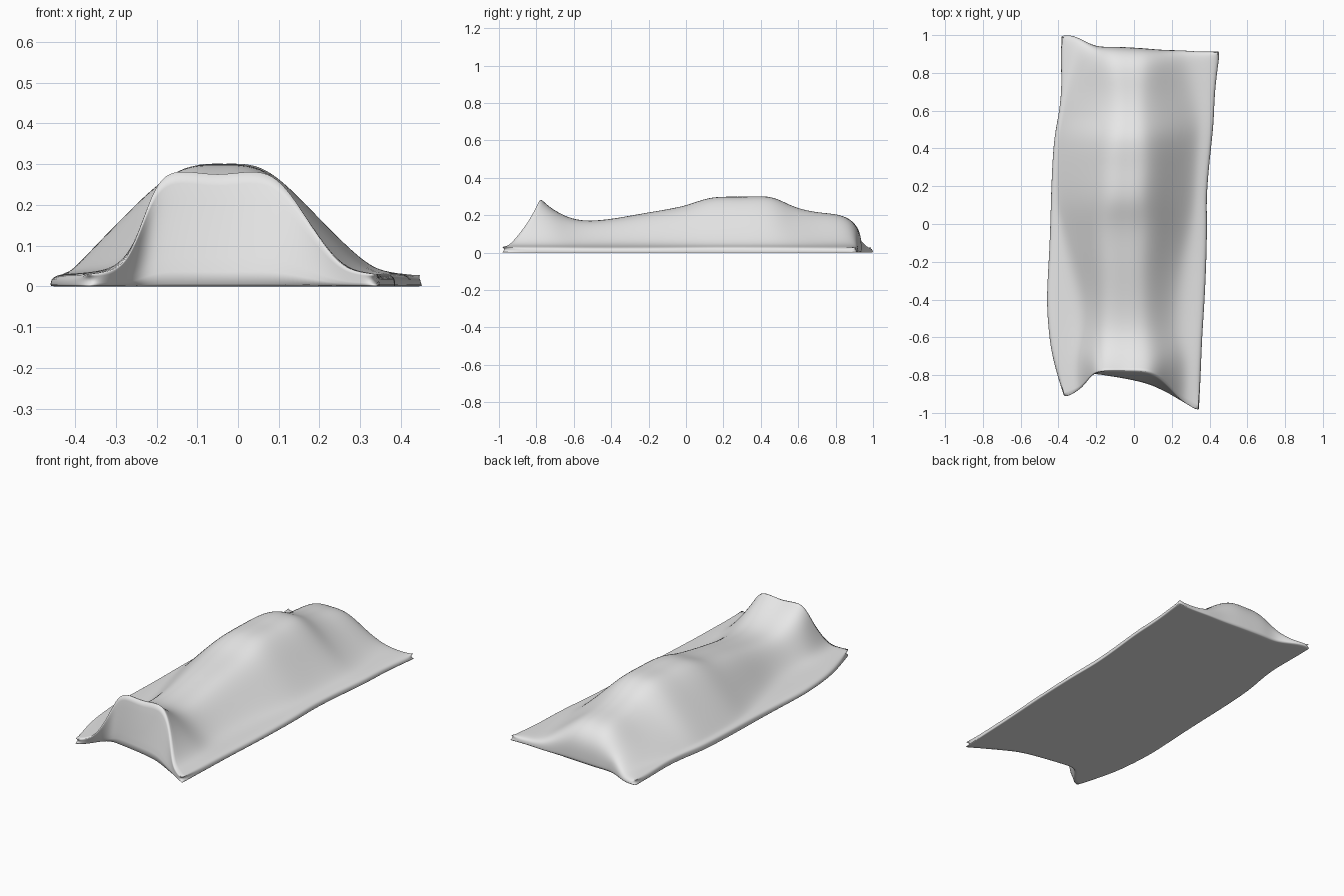
import bpy
import bmesh
import random

random.seed(4)

cube = bpy.data.objects.get("Cube")
if cube:
    bpy.data.objects.remove(cube, do_unlink=True)

# Lengthwise stations: y, crest height, then x of the right hem, right foot,
# right crest, left crest, left foot and left hem of the draped sheet
STATIONS = [
    (-.79, .31, -.37, -.27, -.18, .08, .24, .345),
    (-.71, .23, -.43, -.29, -.17, .08, .26, .36),
    (-.58, .165, -.45, -.28, -.15, .06, .22, .365),
    (-.4, .18, -.46, -.28, -.14, .05, .22, .375),
    (-.2, .22, -.455, -.33, -.15, .05, .24, .38),
    (0, .25, -.445, -.37, -.17, .07, .28, .39),
    (.13, .31, -.44, -.39, -.14, .05, .29, .385),
    (.3, .3, -.43, -.39, -.14, .07, .3, .4),
    (.46, .315, -.42, -.38, -.12, .06, .31, .41),
    (.56, .25, -.405, -.36, -.1, .05, .31, .42),
    (.7, .215, -.385, -.34, -.1, .05, .29, .43),
    (.85, .21, -.385, -.3, -.12, .06, .27, .445),
    (.92, .13, -.385, -.28, -.12, .06, .26, .455),
]
# y of the end edges per column, from the right hem to the left hem
FRONT_RIM = [-.92, -.9, -.87, -.8, -.775, -.78, -.775, -.83, -.93, -.96, -.995]
FRONT_BASE = [-.92, -.89, -.8, -.79, -.8, -.82, -.85, -.89, -.93, -.96, -.995]
BACK_RIM = [1, 1, .98, .935, .94, .935, .93, .92, .92, .91, .915]
# share of the crest height per column
RISE = [0, .02, .1, .58, 1, .97, 1, .55, .1, .02, 0]
HEM = .03
COLS = len(RISE)


def mid(a, b):
    return (a + b) / 2


def columns(station):
    """x of every column of one cross-section."""
    hem_r, foot_r, top_r, top_l, foot_l, hem_l = station[2:]
    return [hem_r, mid(hem_r, foot_r), foot_r, mid(foot_r, top_r), top_r,
            mid(top_r, top_l), top_l, mid(top_l, foot_l), foot_l,
            mid(foot_l, hem_l), hem_l]


def border(grid):
    """Closed loop of the outer vertices of a grid."""
    return (grid[0] + [row[-1] for row in grid[1:-1]] + grid[-1][::-1]
            + [row[0] for row in grid[-2:0:-1]])


# Draped top surface and flat underside share one grid layout
bm = bmesh.new()
crease = bm.edges.layers.float.new("crease_edge")
corner = bm.verts.layers.float.new("crease_vert")
top, under = [], []
last = len(STATIONS) - 1
for r, station in enumerate(STATIONS):
    y, height = station[:2]
    top_row, under_row = [], []
    for c, x in enumerate(columns(station)):
        y_top = y_low = y
        rise = RISE[c]
        if r == 0:
            y_top, y_low = FRONT_RIM[c], FRONT_BASE[c]
            rise -= .12 if c == COLS // 2 else 0
        elif r == last:
            y_top = y_low = BACK_RIM[c]
        elif c in (0, COLS - 1):
            x += random.uniform(-.005, .005)
        z = HEM + rise * (height - HEM)
        top_row.append(bm.verts.new((x, y_top, z)))
        under_row.append(bm.verts.new((x, y_low, 0)))
    top.append(top_row)
    under.append(under_row)

for grid in (top, under):
    for r in range(last):
        for c in range(COLS - 1):
            bm.faces.new((grid[r][c], grid[r][c + 1],
                          grid[r + 1][c + 1], grid[r + 1][c]))

# Hem and end walls, with creases that hold the rims
rim, base = border(top), border(under)
for i in range(len(rim)):
    j = (i + 1) % len(rim)
    bm.faces.new((rim[i], rim[j], base[j], base[i]))
    bm.edges.get((base[i], base[j]))[crease] = .6
    if i < COLS - 1:
        bm.edges.get((rim[i], rim[j]))[crease] = .6
for grid in (top, under):
    for row in (grid[0], grid[-1]):
        for vert in (row[0], row[-1]):
            vert[corner] = .9
bmesh.ops.recalc_face_normals(bm, faces=bm.faces)

mesh = bpy.data.meshes.new("draped_sheet")
bm.to_mesh(mesh)
bm.free()
sheet = bpy.data.objects.new("draped_sheet", mesh)
bpy.context.collection.objects.link(sheet)

# Plain cloth colour
cloth = bpy.data.materials.new("pale_grey_cloth")
cloth.use_nodes = True
colour = (.8, .8, .8, 1)
cloth.diffuse_color = colour
cloth.node_tree.nodes["Principled BSDF"].inputs["Base Color"].default_value = colour
mesh.materials.append(cloth)

# Soft folds
smooth = sheet.modifiers.new("soft_folds", "SUBSURF")
smooth.levels = smooth.render_levels = 3
mesh.shade_smooth()
